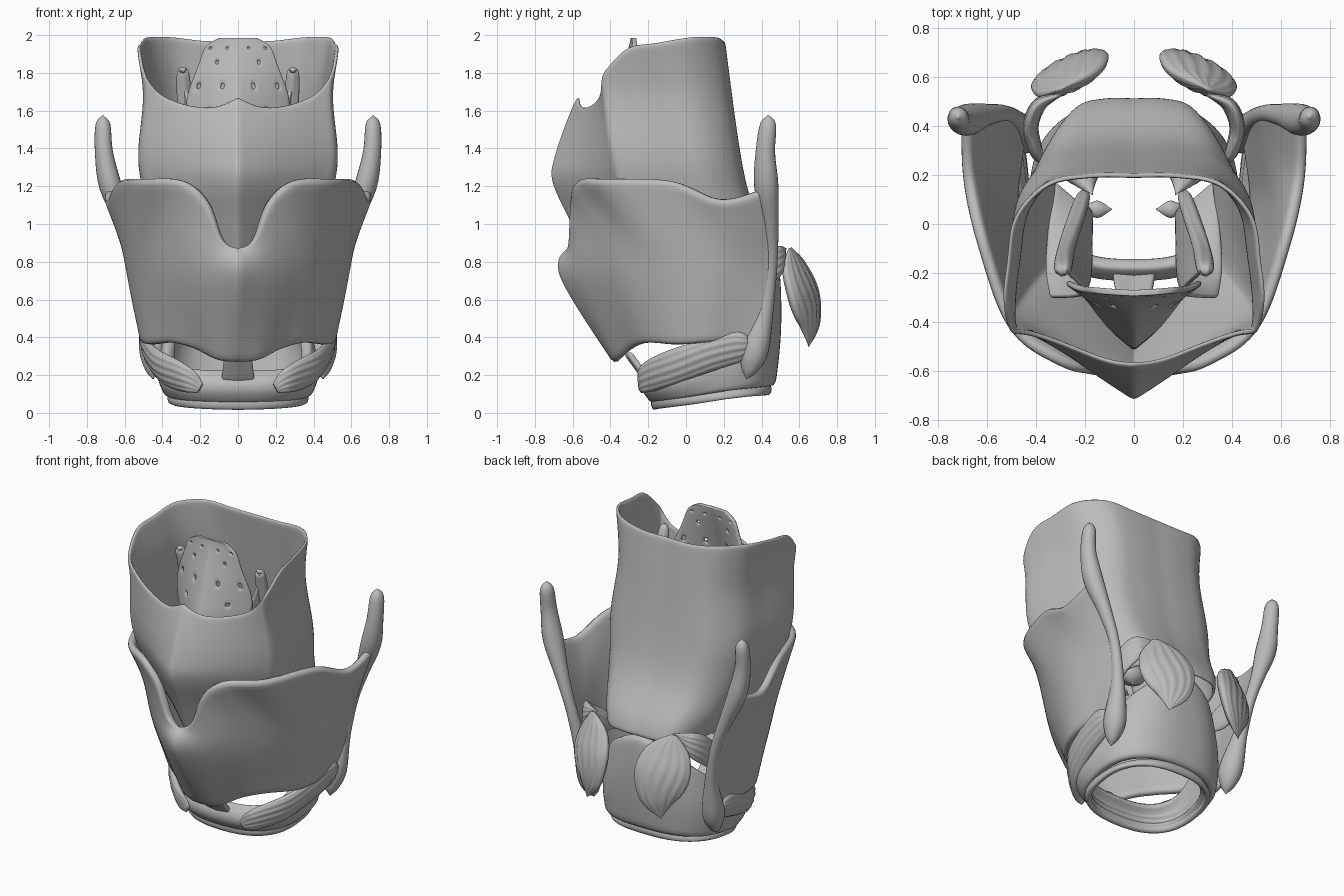
import bpy
import bmesh
from math import sin, cos, pi
from mathutils import Vector

cube = bpy.data.objects.get("Cube")
if cube:
    bpy.data.objects.remove(cube)

grey = bpy.data.materials.new("cartilage grey")
grey.use_nodes = True
tone = (0.5, 0.5, 0.5, 1)
grey.diffuse_color = tone
grey.node_tree.nodes["Principled BSDF"].inputs["Base Color"].default_value = tone


def spline(points, count):
    """Sample a smooth curve that passes through every point."""
    points = [Vector(p) for p in points]
    last = len(points) - 1
    result = []
    for i in range(count + 1):
        s = i / count * last
        k = min(int(s), last - 1)
        t = s - k
        a, b, c, d = (points[min(max(k + o, 0), last)] for o in (-1, 0, 1, 2))
        result.append(b + (c - a) * t / 2 + (a * 2 - b * 5 + c * 4 - d) * t * t / 2
                      + (b * 3 - a - c * 3 + d) * t ** 3 / 2)
    return result


def smooth_table(*pairs):
    """Function of height that runs smoothly through (height, value) pairs."""
    samples = spline([(z, v, 0) for z, v in pairs], 60)

    def lookup(z):
        for a, b in zip(samples, samples[1:]):
            if z <= b.x:
                return a.y + (b.y - a.y) * max(z - a.x, 0) / (b.x - a.x)
        return samples[-1].y
    return lookup


def build(name, rows, closed=False, thickness=0, skip=None):
    """Skin a grid of points, mirror it to both sides, then thicken it."""
    mesh = bpy.data.meshes.new(name)
    bm = bmesh.new()
    grid = [[bm.verts.new(p) for p in row] for row in rows]
    width = len(rows[0])
    for i in range(len(grid) - 1):
        for j in range(width if closed else width - 1):
            if skip and skip(i, j):
                continue
            k = (j + 1) % width
            bm.faces.new((grid[i][j], grid[i][k], grid[i + 1][k], grid[i + 1][j]))
    if closed:
        bm.faces.new(grid[0])
        bm.faces.new(grid[-1])
    bmesh.ops.recalc_face_normals(bm, faces=bm.faces)
    bm.to_mesh(mesh)
    bm.free()
    mesh.materials.append(grey)
    obj = bpy.data.objects.new(name, mesh)
    bpy.context.collection.objects.link(obj)
    mirror = obj.modifiers.new("mirror", "MIRROR")
    mirror.merge_threshold = 0.001
    if thickness:
        solid = obj.modifiers.new("thickness", "SOLIDIFY")
        solid.thickness = thickness
        solid.offset = 0
        obj.modifiers.new("rounding", "SUBSURF").render_levels = 1
    for face in mesh.polygons:
        face.use_smooth = True


def sheet(name, columns, thickness, across=12, along=42):
    """Smooth sheet through columns of control points."""
    fine = [spline(c, across) for c in columns]
    build(name, [spline(r, along) for r in zip(*fine)], thickness=thickness)


def strand(name, path, wide, thin, side=(1, 0, 0), ridges=0):
    """Paired tapering body with an oval, optionally ribbed section."""
    count, sides = 36, 72 if ridges else 20
    centres = spline(path, count)
    widths = [v.x for v in spline([(w, 0, 0) for w in wide], count)]
    rings = []
    for i, c in enumerate(centres):
        tangent = (centres[min(i + 1, count)] - centres[max(i - 1, 0)]).normalized()
        across = Vector(side)
        across = (across - tangent * across.dot(tangent)).normalized()
        normal = tangent.cross(across)
        w = max(widths[i], 0.004)
        depth = thin * w / max(wide)
        ring = []
        for j in range(sides):
            a = 2 * pi * j / sides
            rib = 1 + 0.07 * sin(ridges * a + sin(i / 3)) if ridges else 1
            ring.append(c + across * w * cos(a) + normal * depth * sin(a) * rib)
        rings.append(ring)
    build(name, rings, closed=True)


# Shield cartilage: each column runs from the lower to the upper border
shield = [
    [(0, -.36, .27), (0, -.65, .73), (0, -.6, .86)],
    [(.1, -.35, .28), (.14, -.55, .72), (.08, -.6, .92)],
    [(.22, -.28, .34), (.28, -.44, .76), (.16, -.6, 1.12)],
    [(.34, -.2, .37), (.41, -.3, .78), (.29, -.57, 1.23)],
    [(.45, -.05, .36), (.52, -.1, .78), (.49, -.43, 1.24)],
    [(.49, .1, .37), (.57, .1, .78), (.62, -.08, 1.23)],
    [(.47, .28, .38), (.56, .28, .78), (.68, .18, 1.13)],
    [(.455, .41, .34), (.53, .45, .8), (.69, .42, 1.19)],
]
sheet("shield_cartilage", shield, .05)

# Thick rear border running from the lower horn to the upper horn
strand("rear_border_horns", [(.45, .32, .18), (.45, .335, .23), (.455, .365, .34),
                             (.48, .42, .56), (.53, .45, .8), (.6, .445, 1.0),
                             (.675, .425, 1.2), (.71, .42, 1.38), (.715, .435, 1.53),
                             (.715, .435, 1.575)],
       [0, .045, .075, .045, .035, .045, .065, .052, .042, 0], .068, (.3, .9, 0))

# Membrane sleeve: keeled in front, flat behind, with a dipped front rim
front_y = smooth_table((.7, -.48), (1, -.6), (1.22, -.7), (1.35, -.69), (1.6, -.6), (1.8, -.5))
corner_y = smooth_table((.7, -.13), (1.2, -.34), (1.7, -.43), (2, -.44))
back_y = smooth_table((.7, .52), (.85, .48), (1.2, .31), (2, .19))
half_width = smooth_table((.7, .31), (.95, .42), (1.2, .49), (1.38, .51), (1.7, .485), (2, .535))
# sideways share, depth share (negative is forward of the corner), rim height
sleeve = [(0, -1, 1.67), (.25, -.76, 1.62), (.55, -.45, 1.63), (.85, -.15, 1.69),
          (1, 0, 1.8), (1.01, .2, 1.93), (.97, .45, 1.96), (.9, .74, 1.99),
          (.66, .95, 1.99), (.33, 1, 1.97), (0, 1, 1.97)]
fine = spline(sleeve, 50)
rows = []
for i in range(31):
    row = []
    for share, depth, rim in fine:
        low = .74 + .03 * depth
        z = low + (rim - low) * i / 30
        limit = front_y if depth < 0 else back_y
        corner = corner_y(z)
        y = corner + abs(depth) * (limit(z) - corner)
        row.append((share * half_width(z), y, z))
    rows.append(row)
build("membrane_sleeve", rows, thickness=.02)


def ring_rows(low, high, radius, steps):
    """Half ring: low, high and radius depend on angle and height share."""
    result = []
    for i in range(steps + 1):
        t = i / steps
        row = []
        for j in range(37):
            a = pi * j / 36
            s = (1 - cos(a)) / 2
            r = radius(t, s)
            square = (abs(sin(a)) ** 2.6 + abs(cos(a)) ** 2.6) ** (-1 / 2.6)
            x = 0 if j in (0, 36) else r * (1.15 - .3 * t * s * s) * sin(a) * square
            y = .12 - r * .95 * cos(a) * square
            row.append((x, y, low(s) + (high(s) - low(s)) * t))
        result.append(row)
    return result


# Signet shaped ring with a tall rear plate, and a band below it
build("signet_ring", ring_rows(lambda s: .07 + .07 * s,
                               lambda s: .21 + .55 * s ** 1.8,
                               lambda t, s: .29 + .05 * s + .05 * sin(pi * t) * (1 - .6 * s)
                               + .025 * t * s, 10),
      thickness=.06)
build("lower_band", ring_rows(lambda s: .02 + .08 * s, lambda s: .08 + .07 * s,
                              lambda t, s: .29 + .03 * s + .015 * sin(pi * t), 4), thickness=.035)

# Front ligament between ring and shield
sheet("front_ligament", [[(0, -.2, .16), (0, -.32, .32)], [(.09, -.19, .16), (.07, -.3, .32)]],
      .03, 4, 4)

# Leaf shaped lid with scattered pits, folded lengthwise towards its stem
leaf = spline([(.03, -.5, .88), (.12, -.49, 1.2), (.25, -.43, 1.5), (.27, -.38, 1.66),
               (.21, -.32, 1.84), (.17, -.29, 1.94), (.1, -.28, 1.985)], 40)
rows = []
for i, (w, y, z) in enumerate(leaf):
    fold = min(1.3 * (2 - z), .8)
    rows.append([(w * j / 14, y + fold * w * j / 14 + .3 * (w * j / 14) ** 2, z)
                 for j in range(15)])
build("leaf_lid", rows, thickness=.025,
      skip=lambda i, j: i > 14 and i < 34 and i % 5 == 2 and j in ((7,) if i % 2 else (4, 11)))

# Folds running from the lid to the small rear cartilages, then out to the sleeve
fold_edge = [(.29, -.18, 1.78), (.27, -.08, 1.4), (.21, .1, .95)]
fold_base = [(.2, -.28, 1.3), (.18, -.2, 1.0), (.18, .05, .72)]
fold_floor = [(.34, -.3, 1.0), (.36, -.15, .85), (.33, .18, .74)]
sheet("side_folds", [list(line) for line in zip(fold_edge, fold_base, fold_floor)], .02, 12, 16)
strand("fold_rims", [(.29, -.2, 1.8), *fold_edge, (.2, .13, .85)],
       [0, .035, .035, .03, 0], .03, ridges=5)

# Small rear cartilages and vocal folds
strand("pyramid_cartilages", [(.17, .12, 1.0), (.2, .18, .9), (.22, .24, .78), (.22, .25, .72)],
       [0, .05, .09, 0], .07)
strand("vocal_folds", [(.09, .06, .78), (.15, .06, .78), (.22, .06, .77)],
       [0, .035, 0], .025, (0, 1, 0))

# Muscles: rear leaves, curved side strips and slanted front bands
strand("rear_leaf_muscles", [(.3, .55, .87), (.28, .57, .77), (.26, .62, .63),
                             (.25, .65, .48), (.27, .65, .35)],
       [.02, .13, .17, .12, 0], .055, (.9, -.4, 0), ridges=15)
strand("side_strip_muscles", [(.28, .53, .87), (.38, .49, .82), (.42, .4, .74),
                              (.4, .3, .67), (.36, .23, .62)],
       [0, .07, .08, .07, 0], .03, (0, 0, 1), ridges=13)
strand("front_band_muscles", [(.2, -.24, .13), (.28, -.21, .18), (.4, -.08, .24),
                              (.46, .1, .3), (.48, .27, .35), (.485, .33, .36)],
       [.03, .075, .09, .09, .085, .05], .035, (.3, 0, 1), ridges=13)
